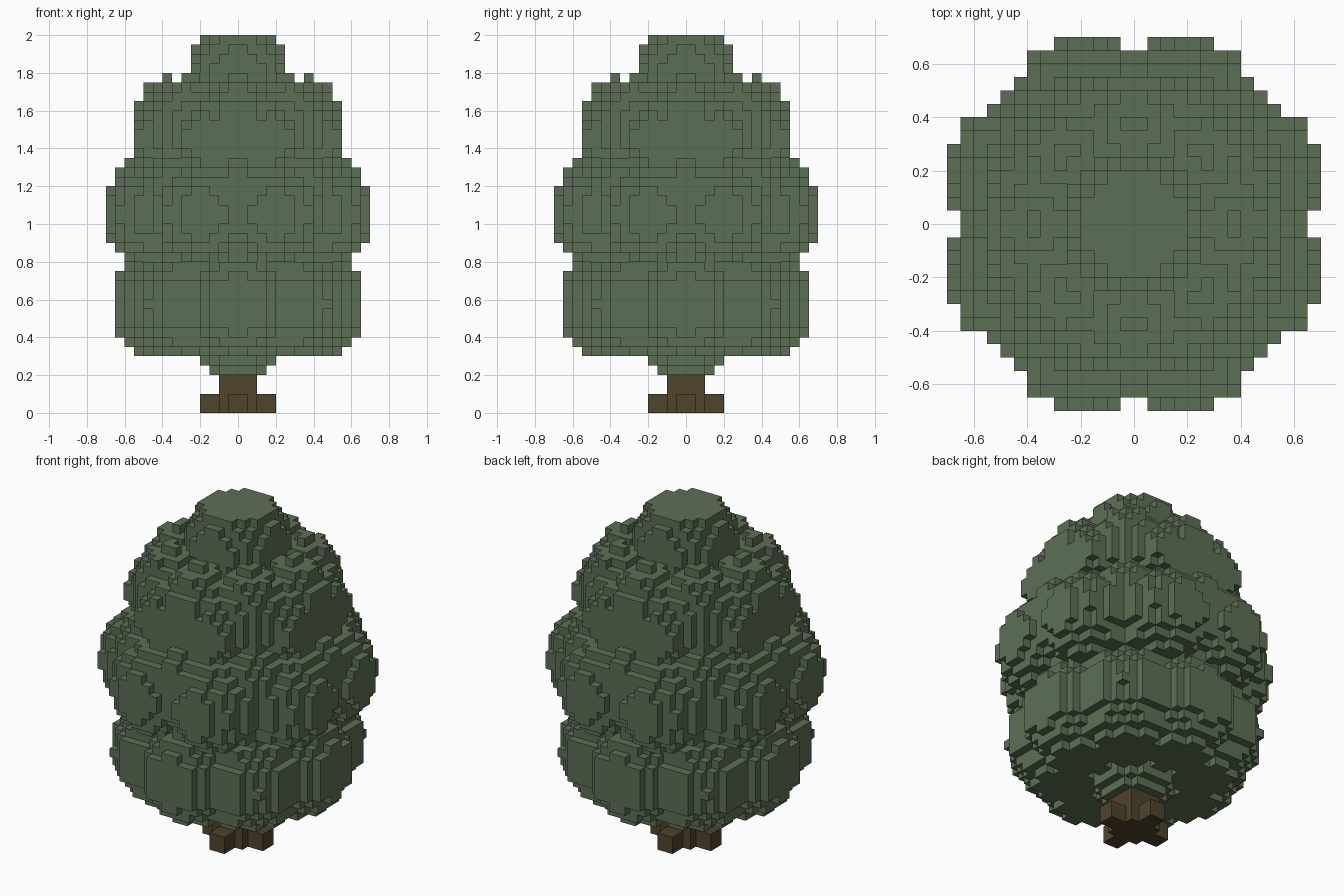
import bpy, bmesh, math
from mathutils import Vector

old = bpy.data.objects.get("Cube")
if old:
    bpy.data.objects.remove(old)

S = 0.05  # block size


def material(name, rgb):
    m = bpy.data.materials.new(name)
    m.use_nodes = True
    col = (*rgb, 1)
    m.diffuse_color = col
    bsdf = next(n for n in m.node_tree.nodes if n.type == 'BSDF_PRINCIPLED')
    bsdf.inputs["Base Color"].default_value = col
    bsdf.inputs["Roughness"].default_value = 0.9
    return m


def block_object(name, inside, top, mat):
    """Outer skin of all grid blocks whose centre satisfies inside(x, y, z)."""
    n = 15
    cells = {(i, j, k) for i in range(-n, n) for j in range(-n, n) for k in range(top)
             if inside((i + .5) * S, (j + .5) * S, (k + .5) * S)}
    bm = bmesh.new()
    verts = {}

    def corner(p):
        if p not in verts:
            verts[p] = bm.verts.new(Vector(p) * S)
        return verts[p]

    for c in cells:
        for axis in range(3):
            u, v = (axis + 1) % 3, (axis + 2) % 3
            for side in (0, 1):
                near = list(c)
                near[axis] += 2 * side - 1
                if tuple(near) in cells:
                    continue
                loop = []
                for a, b in ((0, 0), (1, 0), (1, 1), (0, 1)):
                    p = list(c)
                    p[axis] += side
                    p[u] += a
                    p[v] += b
                    loop.append(corner(tuple(p)))
                bm.faces.new(loop if side else loop[::-1])
    me = bpy.data.meshes.new(name)
    bm.to_mesh(me)
    bm.free()
    me.materials.append(mat)
    ob = bpy.data.objects.new(name, me)
    bpy.context.collection.objects.link(ob)
    return ob


# Leaf clumps: centre and horizontal / vertical radius
clumps = []


def ring(dist, z, h, v, turn=0.0):
    for i in range(8):
        a = math.radians(45 * i + turn)
        clumps.append((dist * math.cos(a), dist * math.sin(a), z, h, v))


ring(0.375, 0.575, 0.3, 0.3)             # lower ring
ring(0.489, 1.05, 0.26, 0.26, 22.5)      # widest ring
ring(0.40, 1.13, 0.27, 0.27)             # shoulder above it
ring(0.37, 1.5, 0.195, 0.281)            # upper ring
ring(0.431, 1.45, 0.17, 0.2, 22.5)       # upper ring fillers
clumps.append((0, 0, 1.8, 0.26, 0.26))   # crown
clumps.append((0, 0, 0.4, 0.23, 0.23))   # underside
clumps.append((0, 0, 1.02, 0.5, 0.78))   # core


def in_foliage(x, y, z):
    return any(((x - a) ** 2 + (y - b) ** 2) / h ** 2 + ((z - c) / v) ** 2 <= 1
               for a, b, c, h, v in clumps)


# Trunk: square post with a cross of short roots
def in_trunk(x, y, z):
    small, big = sorted((abs(x), abs(y)))
    return z < 0.3 and big < 0.1 or z < 0.1 and big < 0.2 and small < 0.05


block_object("foliage", in_foliage, 40, material("leaf green", (0.107, 0.159, 0.091)))
block_object("trunk", in_trunk, 4, material("bark brown", (0.08, 0.056, 0.024)))
